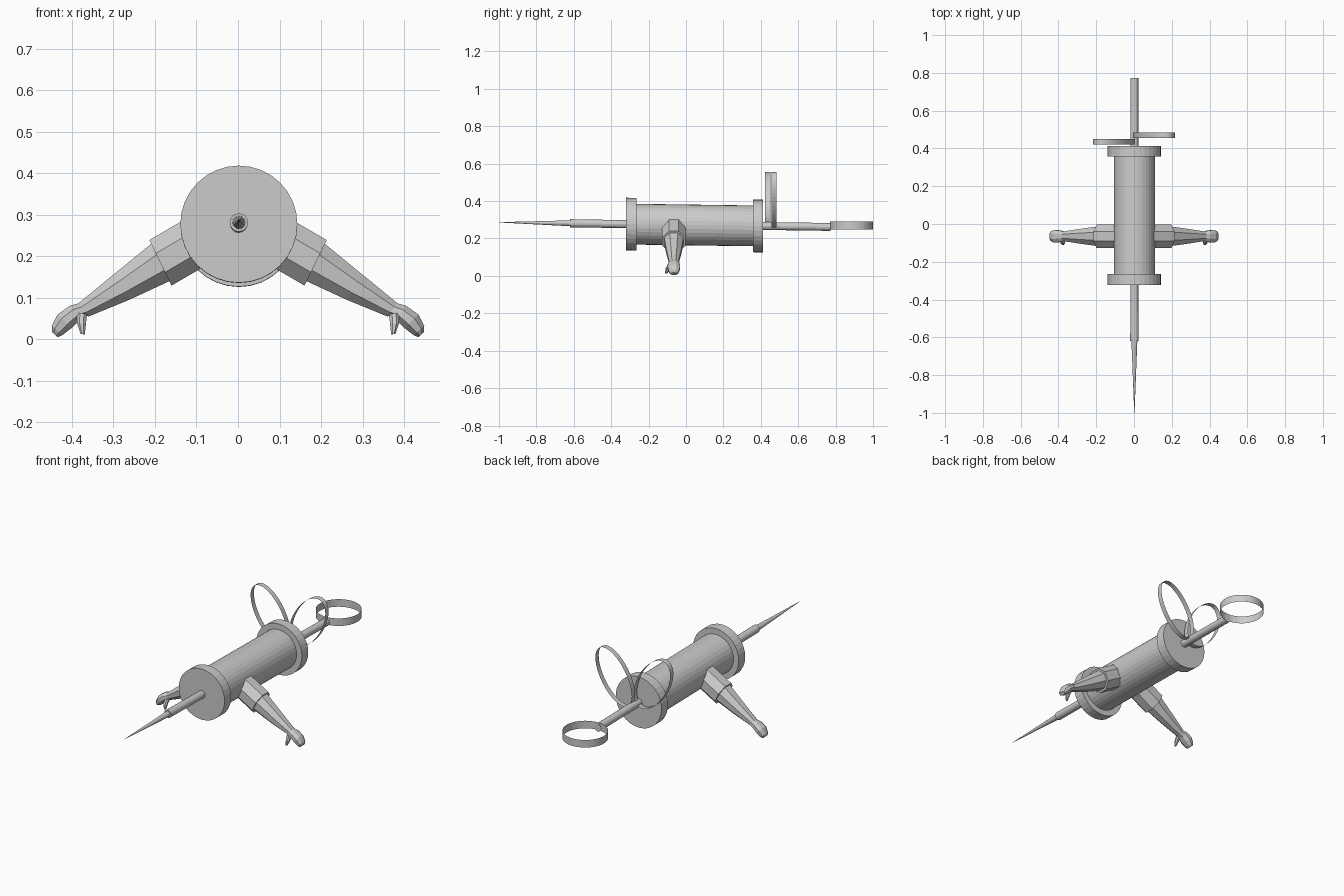
import bpy, bmesh, math
from mathutils import Vector

if "Cube" in bpy.data.objects:
    bpy.data.objects.remove(bpy.data.objects["Cube"])

grey = bpy.data.materials.new("plain_grey")
grey.diffuse_color = (0.6, 0.6, 0.6, 1)
grey.use_nodes = True
grey.node_tree.nodes["Principled BSDF"].inputs["Base Color"].default_value = grey.diffuse_color


def finish(name, bm, closed=True):
    if closed:
        bmesh.ops.recalc_face_normals(bm, faces=bm.faces)
    mesh = bpy.data.meshes.new(name)
    bm.to_mesh(mesh)
    bm.free()
    mesh.materials.append(grey)
    obj = bpy.data.objects.new(name, mesh)
    bpy.context.collection.objects.link(obj)
    return obj


def skin(bm, rings, caps=True):
    """Join consecutive closed rings of points with quads."""
    rows = [[bm.verts.new(p) for p in ring] for ring in rings]
    n = len(rows[0])
    for a, b in zip(rows, rows[1:]):
        for i in range(n):
            j = (i + 1) % n
            bm.faces.new((a[i], a[j], b[j], b[i]))
    if caps:
        bm.faces.new(rows[0])
        bm.faces.new(rows[-1])


def axis_z(y):
    """The long axis dips slightly towards the back."""
    return 0.272 - 0.014 * (y - 0.04)


def turned(name, y0, y1, r0, r1, sides):
    bm = bmesh.new()
    rings = []
    for y, r in ((y0, r0), (y1, r1)):
        rings.append([(0.002 + r * math.cos(2 * math.pi * i / sides), y,
                       axis_z(y) + r * math.sin(2 * math.pi * i / sides))
                      for i in range(sides)])
    skin(bm, rings)
    return finish(name, bm)


# Barrel, end flanges, plunger rod and needle
turned("barrel", -0.27, 0.36, 0.109, 0.109, 32)
turned("front_flange", -0.322, -0.265, 0.141, 0.141, 32)
turned("back_flange", 0.357, 0.413, 0.141, 0.141, 32)
turned("plunger_rod", 0.41, 0.772, 0.021, 0.021, 16)
turned("needle_hub", -0.62, -0.32, 0.022, 0.021, 16)
turned("needle", -1.0, -0.61, 0.0008, 0.016, 12)


# Thin open bands: thumb ring and the two wing loops
def band(name, curve, offset, n=40):
    bm = bmesh.new()
    base = [Vector(curve(2 * math.pi * i / n)) for i in range(n)]
    skin(bm, [base, [p + Vector(offset) for p in base]], caps=False)
    return finish(name, bm, closed=False)


band("thumb_ring",
     lambda t: (0.115 * math.cos(t), 0.885 + 0.115 * math.sin(t), 0.249),
     (0, 0, 0.042))
for side, name, y in ((-1, "left_wing_loop", 0.422), (1, "right_wing_loop", 0.456)):
    band(name,
         lambda t: (side * (0.106 - 0.112 * math.cos(t)), y,
                    0.407 + 0.148 * math.cos(t + 2.135)),
         (0, 0.029, 0))


# Arms: octagonal sections placed along a sloping line
ARM_Y = -0.065


def section(x, z, slope, height, width, y=ARM_Y):
    """Octagon tilted by slope degrees below the horizontal."""
    a = math.radians(slope)
    up = Vector((math.sin(a), 0, math.cos(a)))
    k = 1 / math.cos(math.pi / 8)
    pts = []
    for i in range(8):
        t = math.pi / 8 + i * math.pi / 4
        pts.append(Vector((x, y, z)) + up * (height / 2 * k * math.cos(t))
                   + Vector((0, width / 2 * k * math.sin(t), 0)))
    return pts


PARTS = {
    "sleeve": [(0.07, 0.252, 26, 0.122, 0.125), (0.187, 0.184, 26, 0.122, 0.125)],
    "forearm": [(0.18, 0.189, 28, 0.102, 0.105), (0.28, 0.126, 30, 0.072, 0.078),
                (0.372, 0.071, 33, 0.04, 0.05)],
    "hand": [(0.366, 0.074, 33, 0.036, 0.046), (0.392, 0.064, 38, 0.042, 0.062),
             (0.418, 0.043, 45, 0.047, 0.066), (0.436, 0.021, 48, 0.034, 0.052),
             (0.441, 0.011, 48, 0.018, 0.036)],
    "thumb": [(0.376, 0.062, 85, 0.024, 0.03, -0.083), (0.377, 0.038, 85, 0.022, 0.024, -0.098),
              (0.374, 0.012, 85, 0.010, 0.012, -0.106)],
}
for side, label in ((-1, "left"), (1, "right")):
    for part, stations in PARTS.items():
        bm = bmesh.new()
        skin(bm, [[(side * p.x, p.y, p.z) for p in section(*s)] for s in stations])
        finish(f"{label}_{part}", bm)
